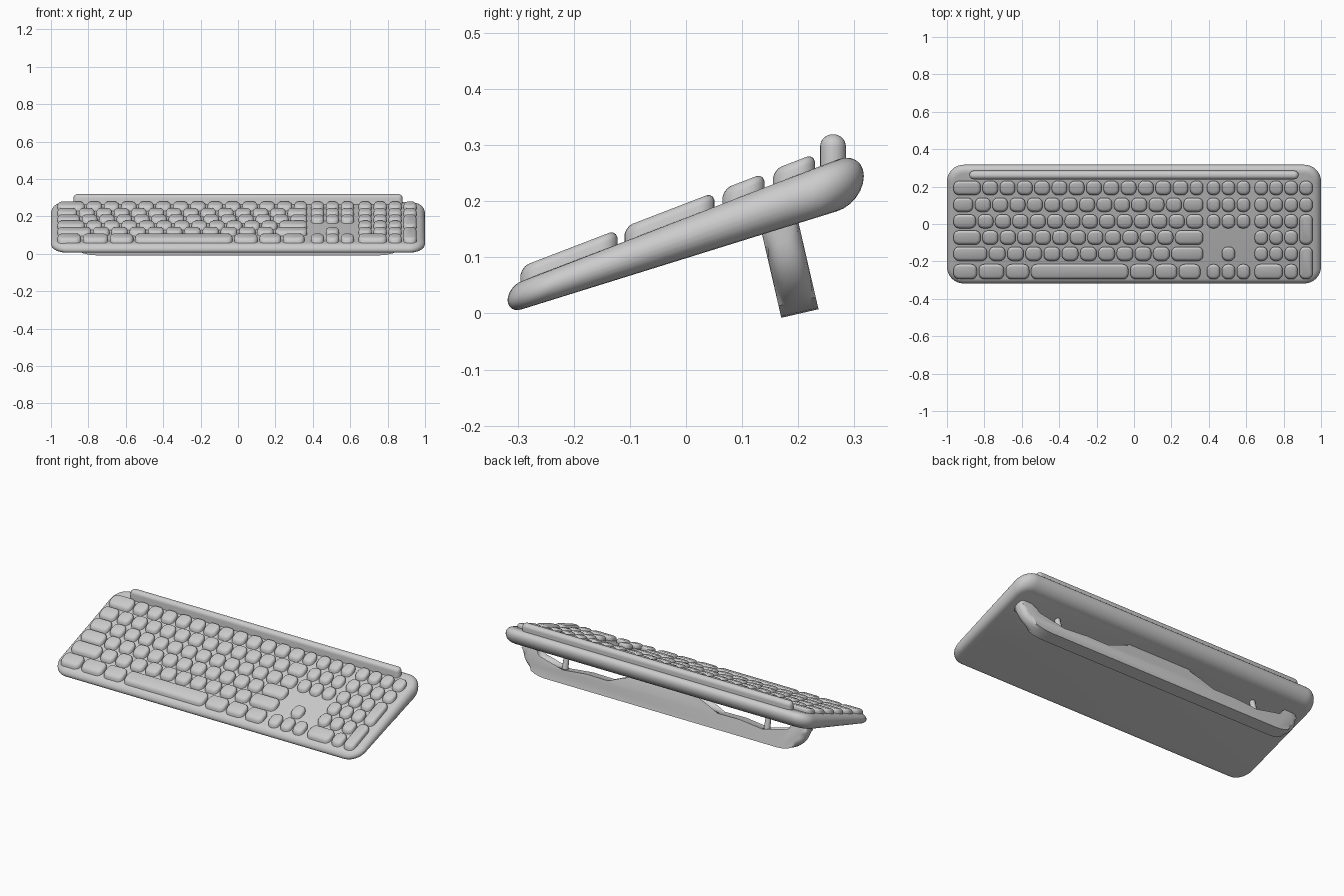
import bpy, bmesh
from math import sin, cos, pi, radians
from mathutils import Matrix

cube = bpy.data.objects.get("Cube")
if cube:
    bpy.data.objects.remove(cube)

grey = bpy.data.materials.new("light grey")
grey.use_nodes = True
colour = (0.6, 0.6, 0.6, 1)
grey.diffuse_color = colour
grey.node_tree.nodes["Principled BSDF"].inputs["Base Color"].default_value = colour


def deck_top(y):
    return 0.1705 + 0.385 * y


def deck_bottom(y):
    return 0.0985 + 0.311 * y


def half_thick(y):
    return (deck_top(y) - deck_bottom(y)) / 2


def ring(x0, x1, y0, y1, r, steps=6):
    """Points of a rounded rectangle, anticlockwise."""
    corners = ((x1 - r, y1 - r), (x0 + r, y1 - r), (x0 + r, y0 + r), (x1 - r, y0 + r))
    pts = []
    for i, (cx, cy) in enumerate(corners):
        for s in range(steps + 1):
            a = (i + s / steps) * pi / 2
            pts.append((cx + r * cos(a), cy + r * sin(a)))
    return pts


def loft(bm, layers):
    """Skin a stack of equal rings and cap both ends."""
    loops = [[bm.verts.new(p) for p in layer] for layer in layers]
    n = len(loops[0])
    for a, b in zip(loops, loops[1:]):
        for i in range(n):
            j = (i + 1) % n
            bm.faces.new((a[i], a[j], b[j], b[i]))
    bm.faces.new(loops[0][::-1])
    bm.faces.new(loops[-1])


def finish(name, bm, angle=40):
    bmesh.ops.recalc_face_normals(bm, faces=bm.faces)
    mesh = bpy.data.meshes.new(name)
    bm.to_mesh(mesh)
    bm.free()
    mesh.materials.append(grey)
    mesh.shade_smooth()
    mesh.set_sharp_from_angle(angle=radians(angle))
    obj = bpy.data.objects.new(name, mesh)
    bpy.context.collection.objects.link(obj)
    return obj


# Wedge-shaped case with fully rounded rim
bm = bmesh.new()
layers = []
front, back = -0.318, 0.317
for i in range(13):
    t = -pi / 2 + pi * i / 12
    k = 1 - cos(t)
    pts = ring(-1 + 0.036 * k, 1 - 0.036 * k, front + half_thick(front) * k,
               back - half_thick(back) * k, 0.09 - 0.036 * k, 8)
    layers.append([(x, y, (deck_top(y) + deck_bottom(y)) / 2 + half_thick(y) * sin(t))
                   for x, y in pts])
loft(bm, layers)
finish("case", bm)

# Raised round-topped bar along the back
bm = bmesh.new()
r = 0.0225
profile = [(0, 0.24)] + [(r * (1 - cos(a)), 0.297 + r * sin(a))
                         for a in (i * pi / 14 for i in range(7))]
loft(bm, [[(x, y, z) for x, y in ring(-0.88 + d, 0.88 - d, 0.239 + d, 0.285 - d, r - d + 0.0004)]
          for d, z in profile])
finish("back_bar", bm)


# Keycaps
def key(bm, x0, x1, y0, y1, r=0.03):
    gap = 0.005
    shape = ((0, -0.01), (0, 0.012), (0.003, 0.019), (0.008, 0.024), (0.014, 0.026))
    layers = []
    for d, h in shape:
        e = gap + d
        layers.append([(x, y, deck_top(y) + h)
                       for x, y in ring(x0 + e, x1 - e, y0 + e, y1 - e, r - d, 5)])
    loft(bm, layers)


def spread(a, b, n):
    return [a + (b - a) * i / n for i in range(n + 1)]


def keys(name, edges, span):
    bm = bmesh.new()
    for a, b in zip(edges, edges[1:]):
        key(bm, a, b, *span)
    finish(name, bm)


rows = ((0.15, 0.235), (0.06, 0.145), (-0.028, 0.056),
        (-0.115, -0.03), (-0.202, -0.117), (-0.3, -0.21))
left, right = -0.97, 0.375

# Main block: end of first key, start of last key, number of keys between
layout = ((-0.815, 0.295, 12), (-0.855, 0.26, 12), (-0.84, 0.275, 12),
          (-0.815, 0.215, 11), (-0.78, 0.195, 10))
for i, (a, b, n) in enumerate(layout):
    keys(f"main_keys_row_{i + 1}", [left] + spread(a, b, n) + [right], rows[i])
keys("bottom_keys_with_space_bar",
     [left, -0.835, -0.69, -0.555, -0.025, 0.11, 0.235, 0.36], rows[5])

# Navigation block and arrows
nav = spread(0.385, 0.625, 3)
for i in (0, 1, 2):
    keys(f"navigation_keys_row_{i + 1}", nav, rows[i])
keys("up_arrow_key", nav[1:3], rows[4])
keys("lower_arrow_keys", nav, rows[5])

# Number pad with double-width and double-height keys
pad = spread(0.64, 0.96, 4)
for i in range(5):
    keys(f"number_keys_row_{i + 1}", pad if i < 2 else pad[:4], rows[i])
keys("number_zero_row", [pad[0], pad[2], pad[3]], rows[5])
for name, top, bottom in (("tall_plus_key", 2, 3), ("tall_enter_key", 4, 5)):
    keys(name, pad[3:], (rows[bottom][0], rows[top][1]))

# Folding stand: a wide U with a raised centre, rounded all round
lean = Matrix.Translation((0, 0.203, 0)) @ Matrix.Rotation(radians(13), 4, "X")
half = [(0.76 + 0.17 * sin(a), 0.13 - 0.13 * cos(a)) for a in spread(0, pi / 2, 8)]
half += [(0.93, 0.2), (0.855, 0.2), (0.855, 0.13), (0.845, 0.105), (0.82, 0.085), (0.78, 0.077),
         (0.65, 0.075), (0.5, 0.09), (0.36, 0.088), (0.27, 0.095), (0.2, 0.12),
         (0.165, 0.15), (0.15, 0.2)]
outline = half + [(-x, z) for x, z in reversed(half)]
depth = 0.034
bm = bmesh.new()
loft(bm, [[(x, y, z) for x, z in outline] for y in (-depth, depth)])
rim = [e for e in bm.edges if abs(e.verts[0].co.y - e.verts[1].co.y) < 0.001]
bmesh.ops.bevel(bm, geom=rim, offset=0.029, segments=5, profile=0.5,
                affect="EDGES", clamp_overlap=False)
bm.transform(lean)
finish("folding_stand", bm)

# Small posts between stand and case
for side, name in ((1, "left"), (-1, "right")):
    bm = bmesh.new()
    bmesh.ops.create_cone(bm, cap_ends=True, segments=16, radius1=0.018, radius2=0.014,
                          depth=0.13, matrix=lean @ Matrix.Translation((side * 0.66, 0, 0.125)))
    finish(f"{name}_stand_post", bm)
